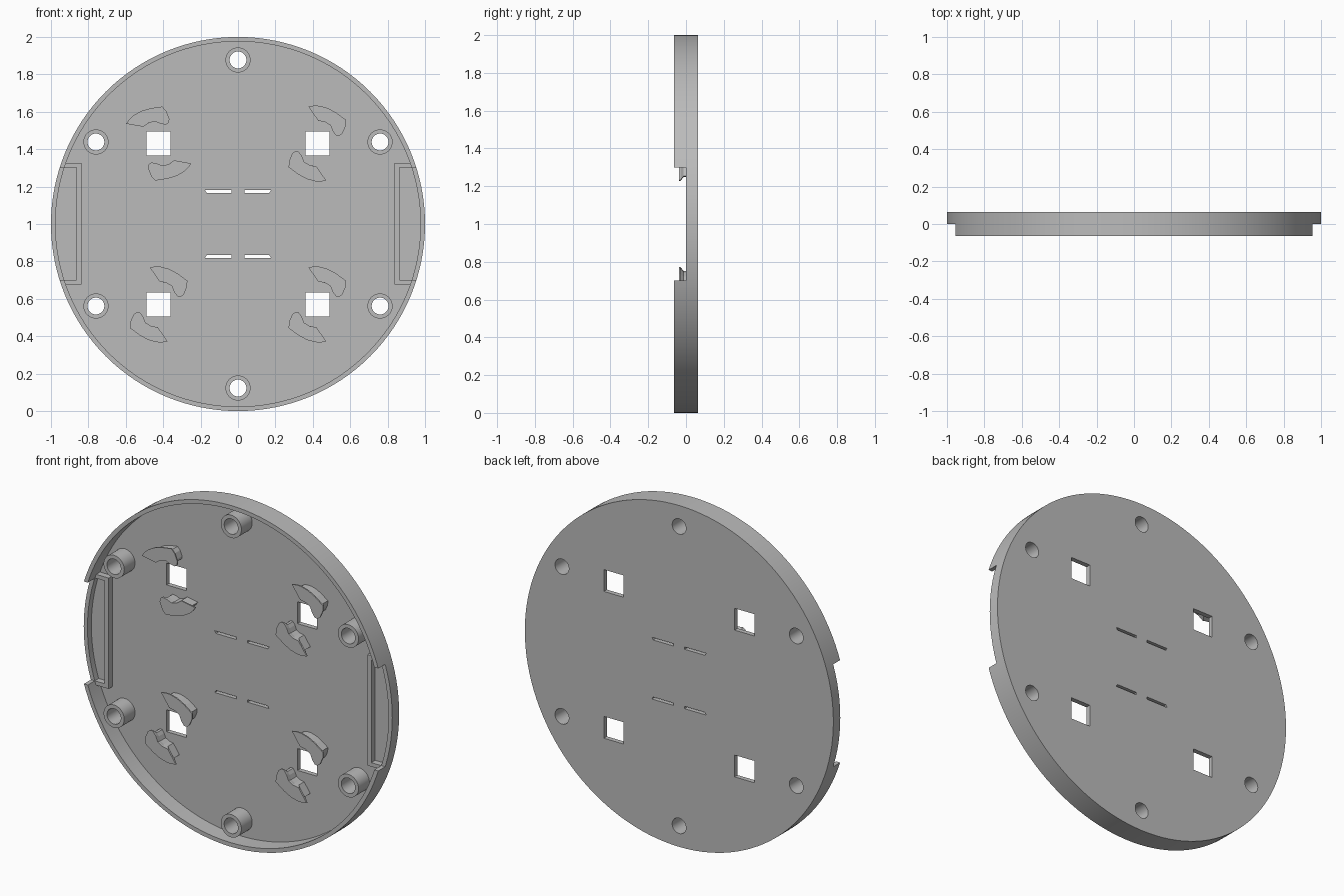
import bpy, bmesh, math
from mathutils import Matrix, Vector

cube = bpy.data.objects.get("Cube")
if cube:
    bpy.data.objects.remove(cube, do_unlink=True)

grey = bpy.data.materials.new("light grey plastic")
grey.use_nodes = True
colour = (0.5, 0.5, 0.5, 1)
grey.diffuse_color = colour
grey.node_tree.nodes["Principled BSDF"].inputs["Base Color"].default_value = colour

FRONT, BACK = -0.064, 0.064
STEP, FLOOR = 0.0, 0.036
MID = 1.0  # height of the disc centre


def circle(radius, x=0, z=MID, sides=48):
    turn = 2 * math.pi / sides
    return [(x + radius * math.cos(i * turn), z + radius * math.sin(i * turn)) for i in range(sides)]


def box(x1, x2, z1, z2):
    return [(x1, z1), (x2, z1), (x2, z2), (x1, z2)]


def loft(bm, layers, closed=False):
    """Skin a list of (y, outline) layers; cap the ends, or join last to first."""
    rings = [[bm.verts.new((x, y, z)) for x, z in outline] for y, outline in layers]
    pairs = list(zip(rings, rings[1:]))
    if closed:
        pairs.append((rings[-1], rings[0]))
    else:
        bm.faces.new(rings[0])
        bm.faces.new(rings[-1])
    for a, b in pairs:
        for i in range(len(a)):
            j = (i + 1) % len(a)
            bm.faces.new((a[i], a[j], b[j], b[i]))


def finish(bm, name):
    bmesh.ops.recalc_face_normals(bm, faces=bm.faces)
    mesh = bpy.data.meshes.new(name)
    bm.to_mesh(mesh)
    bm.free()
    mesh.materials.append(grey)
    obj = bpy.data.objects.new(name, mesh)
    bpy.context.collection.objects.link(obj)
    return obj


def smooth(obj):
    bpy.ops.object.select_all(action='DESELECT')
    obj.select_set(True)
    bpy.context.view_layer.objects.active = obj
    bpy.ops.object.shade_smooth_by_angle(angle=math.radians(30))


def prisms(name, outlines, y1, y2):
    bm = bmesh.new()
    for outline in outlines:
        loft(bm, [(y1, outline), (y2, outline)])
    return finish(bm, name)


def cut(obj, cutter):
    bpy.context.view_layer.objects.active = obj
    mod = obj.modifiers.new("cut", 'BOOLEAN')
    mod.operation, mod.solver, mod.object = 'DIFFERENCE', 'EXACT', cutter
    bpy.ops.object.modifier_apply(modifier=mod.name)
    bpy.data.objects.remove(cutter, do_unlink=True)


boss_spots = [(0.877 * math.sin(math.radians(a)), MID + 0.877 * math.cos(math.radians(a)))
              for a in range(0, 360, 60)]
hole_spots = [(sx * 0.424, MID + sz * 0.43) for sx in (-1, 1) for sz in (-1, 1)]

# Shallow round tray: disc with a recessed front
tray = prisms("round_tray", [circle(1.0, sides=128)], FRONT, BACK)
cut(tray, prisms("recess_cutter", [circle(0.976, sides=128)], FRONT - 0.1, FLOOR))

# Side notches in the rim
cut(tray, prisms("notch_cutter", [box(s * 0.9, s * 1.1, 0.70, 1.30) for s in (-1, 1)],
                 FRONT - 0.1, STEP))

# Screw holes, square windows and thin slots through the floor
openings = [circle(0.045, x, z, 32) for x, z in boss_spots]
openings += [box(x - 0.064, x + 0.064, z - 0.064, z + 0.064) for x, z in hole_spots]
for s in (-1, 1):
    for t in (-1, 1):
        z = MID + t * 0.174
        openings.append([(s * 0.036, z + t * 0.007), (s * 0.176, z + t * 0.007),
                         (s * 0.168, z - t * 0.007), (s * 0.036, z - t * 0.007)])
cut(tray, prisms("opening_cutter", openings, FLOOR - 0.05, BACK + 0.1))
smooth(tray)

# Hollow screw bosses
for i, (x, z) in enumerate(boss_spots):
    bm = bmesh.new()
    outer, inner = circle(0.067, x, z, 32), circle(0.045, x, z, 32)
    loft(bm, [(FRONT, outer), (FLOOR, outer), (FLOOR, inner), (FRONT, inner)], closed=True)
    smooth(finish(bm, f"screw_boss_{i + 1}"))

# Low U-shaped walls behind the side notches
for s, side in ((-1, "right"), (1, "left")):
    arm = 0.93
    wall = [(0.838, 0.677), (arm, 0.677), (arm, 0.70), (0.864, 0.70),
            (0.864, 1.303), (arm, 1.303), (arm, 1.326), (0.838, 1.326)]
    # Arms run out to the rim along its curve
    rim = [(math.sqrt(0.978 ** 2 - (z - MID) ** 2) if x == arm else x, z) for x, z in wall]
    prisms(f"{side}_notch_wall", [[(s * x, z) for x, z in rim]], STEP, FLOOR)

# Undercut twist-lock hooks, two around each square window
hook = [(-0.048, 0.198), (-0.02, 0.203), (0.01, 0.202), (0.055, 0.19), (0.10, 0.166),
        (0.153, 0.127), (0.152, 0.095), (0.134, 0.053), (0.118, 0.041), (0.10, 0.043),
        (0.083, 0.066), (0.07, 0.098), (0.04, 0.116), (0.005, 0.122)]
pivot = Vector((0.07, 0.11))
slim = [pivot + (Vector(p) - pivot) * 0.76 for p in hook]
for i, (x, z) in enumerate(hole_spots):
    tilt = 45 if x < 0 and z > MID else 0
    bm = bmesh.new()
    for turn in (tilt, tilt + 180):
        spin = Matrix.Rotation(math.radians(turn), 2)
        top, stem = [[Vector((x, z)) + spin @ Vector(p) for p in line] for line in (hook, slim)]
        loft(bm, [(-0.038, top), (-0.03, top), (-0.013, stem), (FLOOR, stem)])
    finish(bm, f"lock_hooks_{i + 1}")
